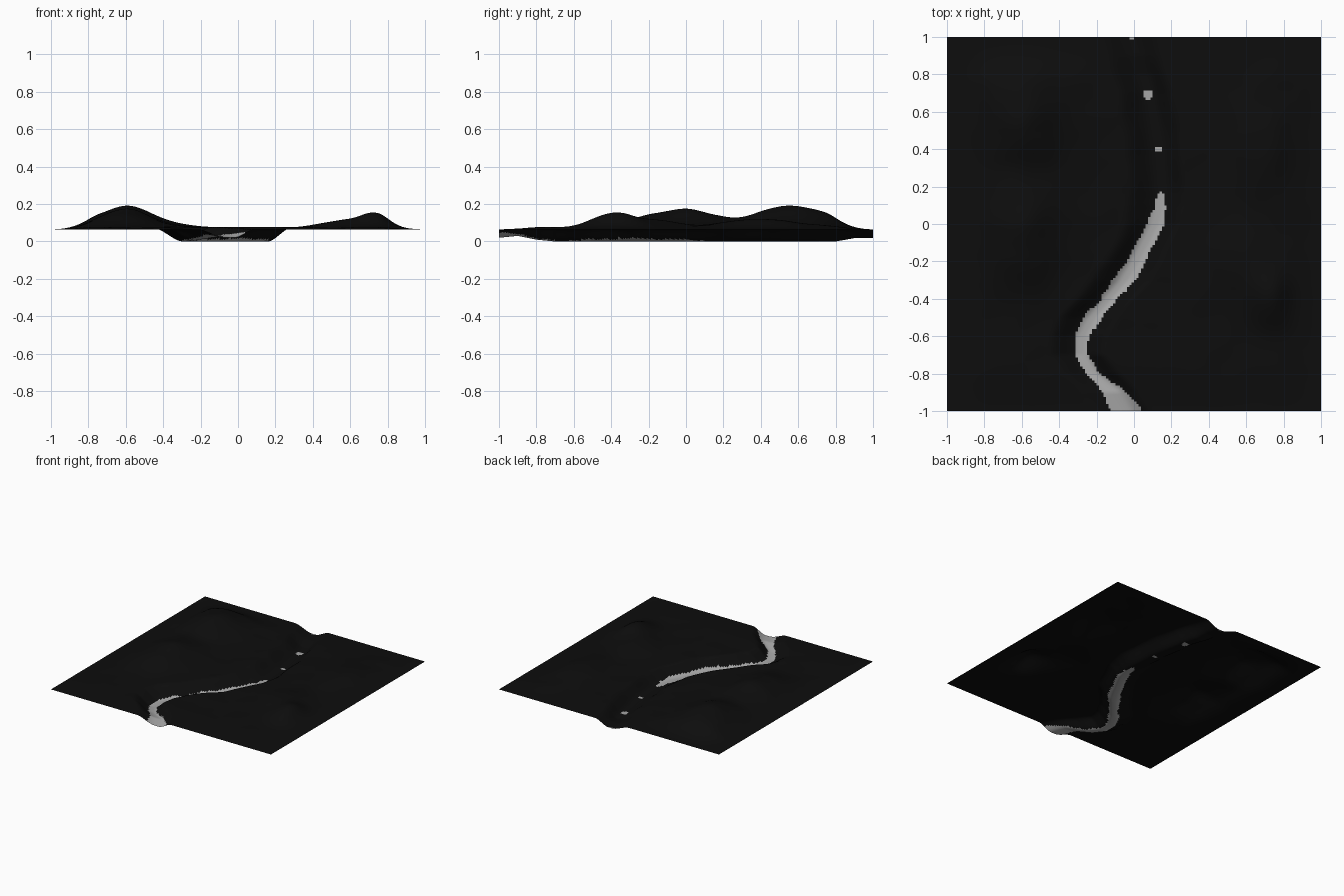
import bpy
import bmesh
from math import exp, hypot
from mathutils import Vector, noise

cube = bpy.data.objects.get("Cube")
if cube:
    bpy.data.objects.remove(cube)

RIM = 0.065
CELLS = 160

# Stream course: y, centre x, half width of the pale bed, floor height
COURSE = [
    (-1.0, -0.04, 0.085, 0.02), (-0.9, -0.10, 0.07, 0.03),
    (-0.8, -0.22, 0.035, 0.01), (-0.7, -0.28, 0.032, 0.0),
    (-0.6, -0.275, 0.035, 0.0), (-0.5, -0.22, 0.05, 0.0),
    (-0.4, -0.135, 0.045, 0.0), (-0.3, -0.05, 0.065, 0.0),
    (-0.2, 0.01, 0.05, 0.0), (0.0, 0.115, 0.045, 0.0),
    (0.1, 0.14, 0.03, 0.0), (0.17, 0.145, 0.01, 0.0),
    (0.4, 0.13, 0.0, 0.0), (0.7, 0.08, 0.0, 0.0),
    (0.8, 0.05, 0.0, 0.0), (0.9, 0.02, 0.0, 0.018), (1.0, -0.01, 0.0, 0.02),
]

# Hills: x, y, spread x, spread y, height
HILLS = [
    (-0.6, 0.57, 0.16, 0.20, 0.112), (-0.6, 0.02, 0.14, 0.14, 0.09),
    (0.73, -0.39, 0.09, 0.11, 0.072), (0.58, -0.2, 0.12, 0.13, 0.04),
    (-0.6, -0.22, 0.13, 0.11, 0.045), (0.68, 0.4, 0.11, 0.2, 0.045),
]


def smooth(t):
    t = max(0.0, min(1.0, t))
    return t * t * (3 - 2 * t)


def course(y):
    for a, b in zip(COURSE, COURSE[1:]):
        if y <= b[0]:
            t = max(0.0, (y - a[0]) / (b[0] - a[0]))
            return [p + (q - p) * t for p, q in zip(a[1:], b[1:])]
    return COURSE[-1][1:]


def height(x, y):
    fade = smooth((1 - abs(x)) / 0.25) * smooth((1 - abs(y)) / 0.25)
    rough = noise.noise(Vector((x * 6, y * 6, 0)))
    hill = sum(h * exp(-((x - cx) / sx) ** 2 / 2 - ((y - cy) / sy) ** 2 / 2)
               for cx, cy, sx, sy, h in HILLS)
    land = RIM + fade * (0.01 + hill * (1 + 0.08 * rough) + 0.004 * rough)
    # Carve the stream channel
    cx, _, floor = course(y)
    d = x - cx
    reach = 0.18 if d < 0 else 0.14
    reach *= 1 + 0.15 * noise.noise(Vector((x * 5, y * 5, 3)))
    wall = smooth((abs(d) - 0.015) / (reach - 0.015))
    return floor + (land - floor) * wall


def is_bed(p):
    cx, half, _ = course(p.y)
    ragged = 0.012 * noise.noise(Vector((p.x * 18, p.y * 18, 7)))
    if p.y < 0.17 and abs(p.x - cx) < half + ragged:
        return True
    return any(hypot(p.x - x, p.y - y) < r
               for x, y, r in ((0.075, 0.69, 0.027), (0.13, 0.4, 0.018), (-0.01, 1, 0.012)))


def material(name, value):
    m = bpy.data.materials.new(name)
    m.use_nodes = True
    colour = (value, value, value, 1)
    m.diffuse_color = colour
    m.node_tree.nodes["Principled BSDF"].inputs["Base Color"].default_value = colour
    return m


# Terrain sheet
bm = bmesh.new()
bmesh.ops.create_grid(bm, x_segments=CELLS, y_segments=CELLS, size=1)
for v in bm.verts:
    v.co.z = height(v.co.x, v.co.y)
low = min(v.co.z for v in bm.verts)
for v in bm.verts:
    v.co.z -= low
for f in bm.faces:
    f.smooth = True
    f.material_index = int(is_bed(f.calc_center_median()))
mesh = bpy.data.meshes.new("terrain")
bm.to_mesh(mesh)
bm.free()
mesh.materials.append(material("dark ground", 0.004))
mesh.materials.append(material("pale stream bed", 0.39))
terrain = bpy.data.objects.new("terrain", mesh)
bpy.context.collection.objects.link(terrain)
